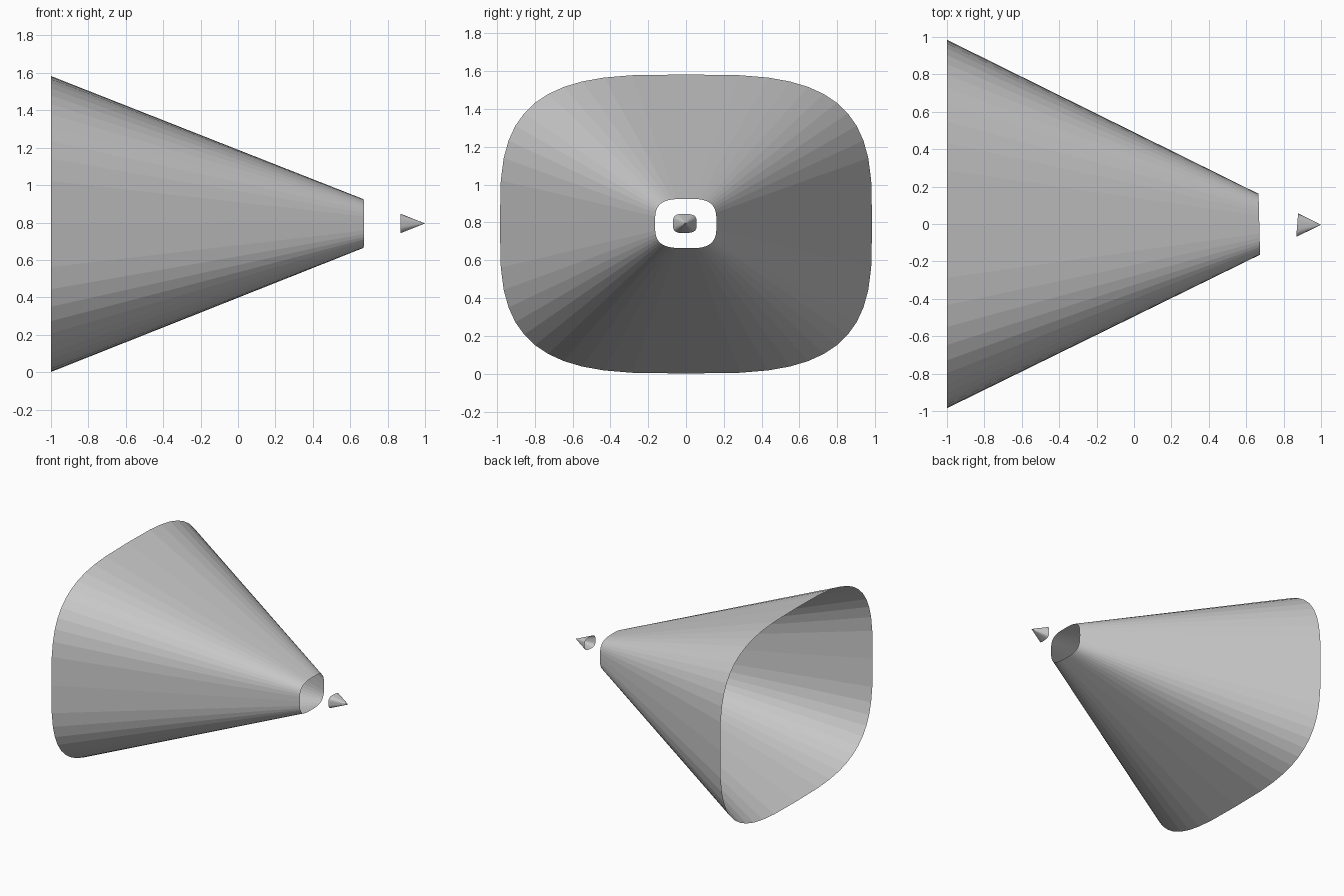
import bpy
import math

cube = bpy.data.objects.get("Cube")
if cube:
    bpy.data.objects.remove(cube, do_unlink=True)

SIDES = 48
POWER = 3.3
HALF_Y, HALF_Z = 0.985, 0.791
APEX = (1.0, -0.004, 0.795)
BASE_X, BASE_Z = -1.0, 0.792

grey = bpy.data.materials.new("light_grey")
grey.use_nodes = True
colour = (0.6, 0.6, 0.6, 1)
grey.diffuse_color = colour
grey.node_tree.nodes["Principled BSDF"].inputs["Base Color"].default_value = colour


def rounded(v):
    return math.copysign(abs(v) ** (2 / POWER), v)


def ring(x, tilt=0.0):
    """Rounded-rectangle section of the cone, cut by a plane tilted along y."""
    points = []
    for i in range(SIDES):
        t = math.tau * i / SIDES
        y, z = HALF_Y * rounded(math.cos(t)), HALF_Z * rounded(math.sin(t))
        # solve for where this cone edge meets the cutting plane
        s = (APEX[0] - x - tilt * APEX[1]) / (APEX[0] - BASE_X + tilt * (y - APEX[1]))
        points.append((APEX[0] + (BASE_X - APEX[0]) * s,
                       APEX[1] + (y - APEX[1]) * s,
                       APEX[2] + (BASE_Z + z - APEX[2]) * s))
    return points


def add_part(name, verts, faces):
    mesh = bpy.data.meshes.new(name)
    mesh.from_pydata(verts, [], faces)
    mesh.materials.append(grey)
    obj = bpy.data.objects.new(name, mesh)
    bpy.context.collection.objects.link(obj)
    return obj


pairs = [(i, (i + 1) % SIDES) for i in range(SIDES)]

# Open funnel wall
add_part("funnel_wall", ring(BASE_X) + ring(0.67, -0.025),
         [(a, b, b + SIDES, a + SIDES) for a, b in pairs])

# Separate hollow tip, with its rim slightly tilted
add_part("cone_tip", ring(0.873, 0.08) + [APEX],
         [(a, b, SIDES) for a, b in pairs])
